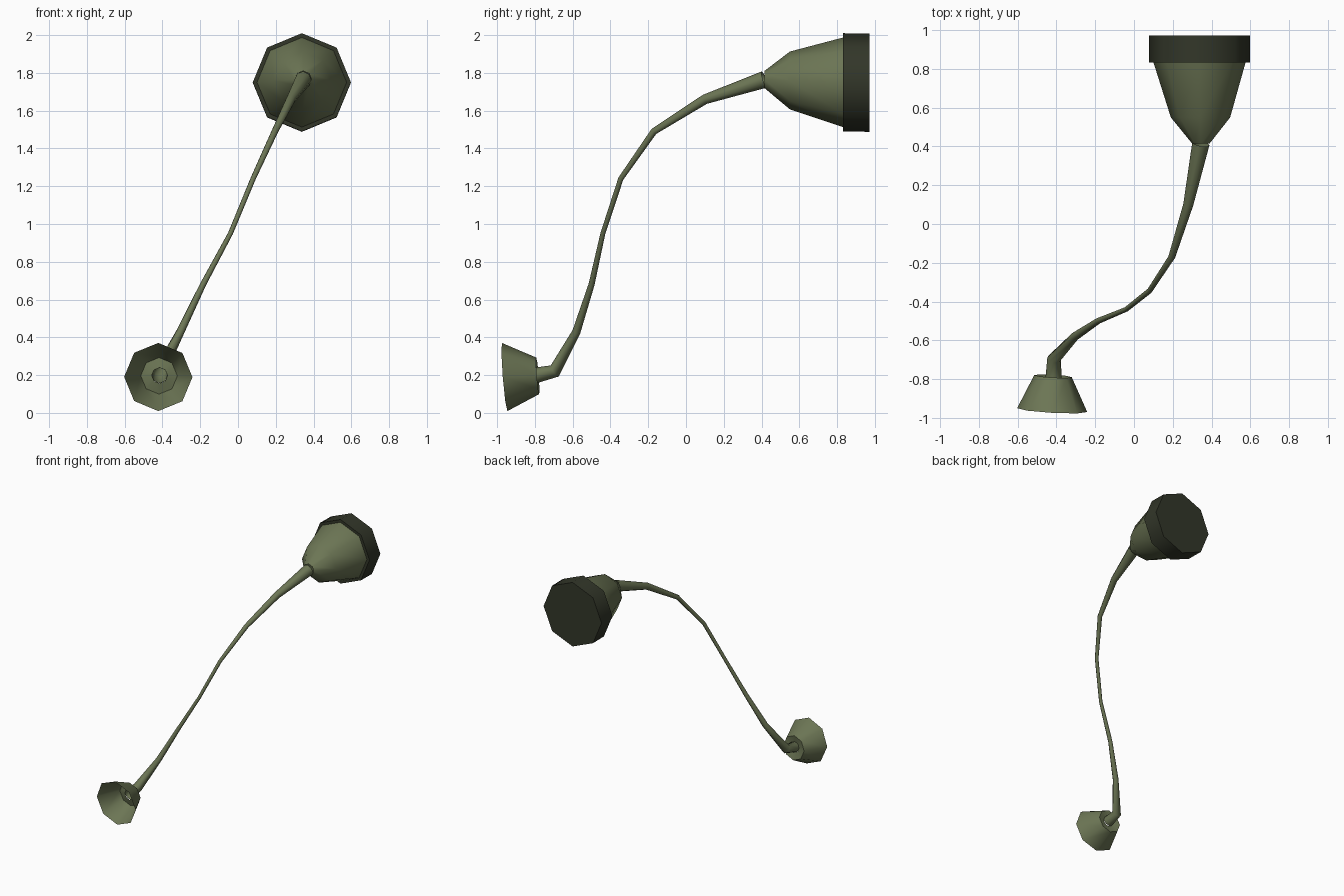
import bpy, math
from mathutils import Vector

if "Cube" in bpy.data.objects:
    bpy.data.objects.remove(bpy.data.objects["Cube"])

SIDES = 8


def material(name, color):
    m = bpy.data.materials.new(name)
    m.diffuse_color = (*color, 1)
    m.use_nodes = True
    m.node_tree.nodes["Principled BSDF"].inputs["Base Color"].default_value = m.diffuse_color
    return m


olive = material("olive", (0.15, 0.18, 0.09))
dark = material("dark_olive", (0.032, 0.037, 0.022))


def loft(name, rings, mat, normal=None, cap=False, close=40):
    """Skin octagonal rings (x, y, z, radius); rings face the path or a fixed normal."""
    pts = [Vector(r[:3]) for r in rings]
    verts, faces = [], []
    for i, r in enumerate(rings):
        a, b = pts[max(i - 1, 0)], pts[min(i + 1, len(pts) - 1)]
        n = Vector(normal) if normal else (b - pts[i]).normalized() + (pts[i] - a).normalized()
        n.normalize()
        u = (Vector((1, 0, 0)) - n * n.x).normalized()
        v = u.cross(n)
        for k in range(SIDES):
            t = 2 * math.pi * k / SIDES
            verts.append(pts[i] + r[3] * (u * math.cos(t) - v * math.sin(t)))
    for i in range(len(rings) - 1):
        for k in range(SIDES):
            j = (k + 1) % SIDES
            p, q = i * SIDES, (i + 1) * SIDES
            faces.append((p + k, q + k, q + j, p + j))
    if cap:
        faces.append(tuple(range((len(rings) - 1) * SIDES, len(rings) * SIDES)))
    me = bpy.data.meshes.new(name)
    me.from_pydata(verts, [], faces)
    me.materials.append(mat)
    ob = bpy.data.objects.new(name, me)
    bpy.context.collection.objects.link(ob)
    bpy.ops.object.select_all(action='DESELECT')
    ob.select_set(True)
    bpy.context.view_layer.objects.active = ob
    bpy.ops.object.mode_set(mode='EDIT')
    bpy.ops.mesh.select_all(action='SELECT')
    bpy.ops.mesh.normals_make_consistent(inside=False)
    bpy.ops.object.mode_set(mode='OBJECT')
    bpy.ops.object.shade_smooth_by_angle(angle=math.radians(close))
    return ob


# Thin S-shaped stem, thickening toward both ends
loft("stem", [
    (-0.415, -0.80, 0.198, 0.042),
    (-0.412, -0.695, 0.222, 0.036),
    (-0.305, -0.58, 0.43, 0.022),
    (-0.185, -0.50, 0.68, 0.016),
    (-0.04, -0.44, 0.95, 0.013),
    (0.08, -0.345, 1.24, 0.014),
    (0.195, -0.17, 1.49, 0.018),
    (0.28, 0.10, 1.66, 0.026),
    (0.345, 0.415, 1.765, 0.045)], olive, close=60)

# Large flared bell at the upper end
loft("large_bell", [
    (0.345, 0.415, 1.765, 0.045),
    (0.343, 0.55, 1.76, 0.153),
    (0.338, 0.835, 1.75, 0.238)], olive, normal=(0, 1, 0), close=60)

# Dark band with a closed flat end
loft("end_band", [
    (0.338, 0.832, 1.75, 0.236),
    (0.338, 0.832, 1.75, 0.26),
    (0.338, 0.972, 1.748, 0.26)], dark, normal=(0, 1, 0), cap=True, close=50)

# Small open cup at the lower end, slightly tilted
loft("small_cup", [
    (-0.422, -0.96, 0.19, 0.181),
    (-0.418, -0.785, 0.196, 0.097),
    (-0.415, -0.80, 0.198, 0.042)], olive, normal=(0.056, 1, 0.08), close=60)
